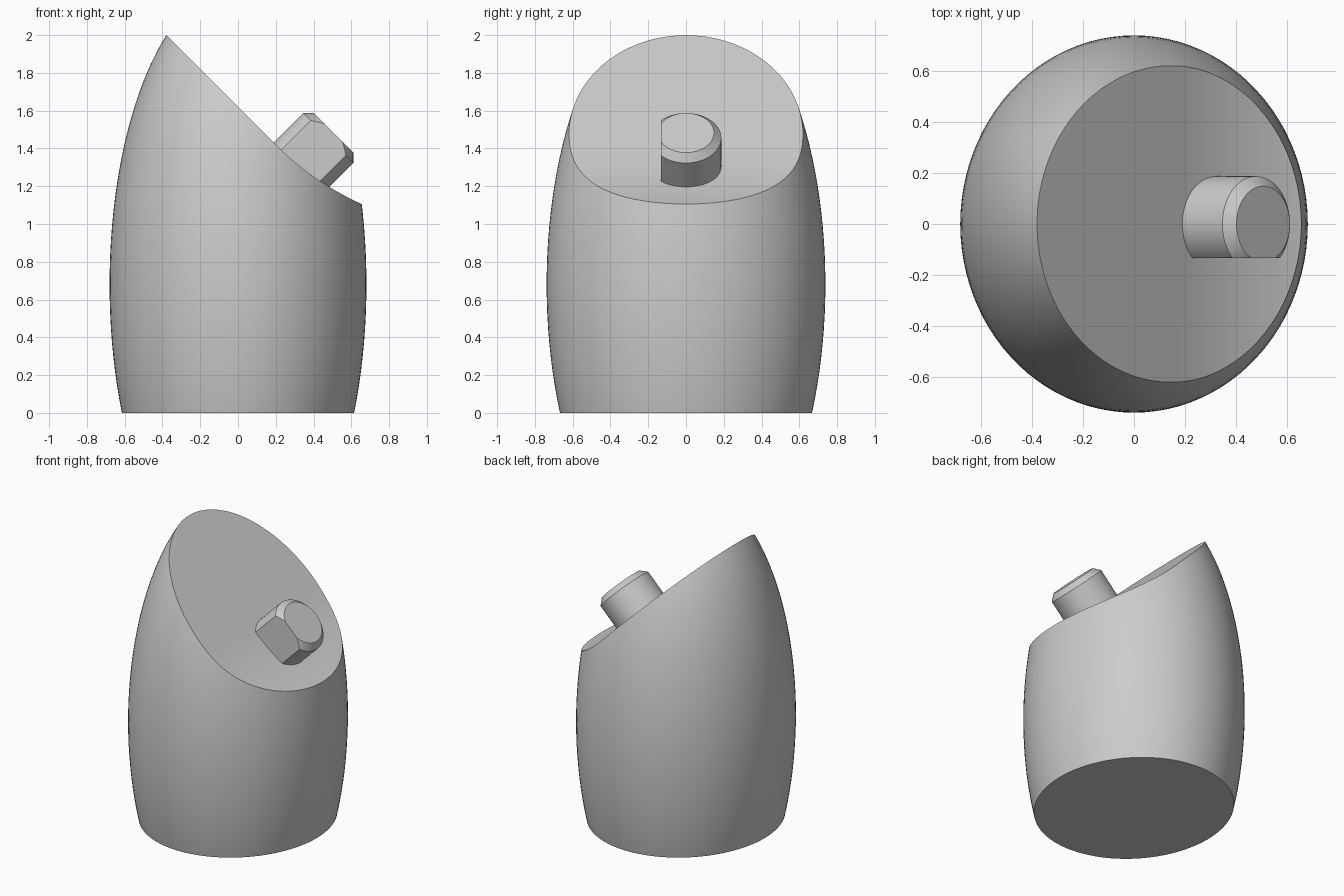
import bpy, bmesh, math
from mathutils import Vector, Matrix

cube = bpy.data.objects.get("Cube")
if cube:
    bpy.data.objects.remove(cube, do_unlink=True)

grey = bpy.data.materials.new("light grey")
grey.use_nodes = True
colour = (0.6, 0.6, 0.6, 1)
grey.diffuse_color = colour
grey.node_tree.nodes["Principled BSDF"].inputs["Base Color"].default_value = colour


def make_object(name, bm):
    bmesh.ops.recalc_face_normals(bm, faces=bm.faces[:])
    mesh = bpy.data.meshes.new(name)
    bm.to_mesh(mesh)
    bm.free()
    mesh.materials.append(grey)
    obj = bpy.data.objects.new(name, mesh)
    bpy.context.collection.objects.link(obj)
    return obj


def activate(obj):
    bpy.ops.object.select_all(action='DESELECT')
    obj.select_set(True)
    bpy.context.view_layer.objects.active = obj


def slice_off(bm, point, normal):
    """Remove everything on the normal side of a plane and cap the hole."""
    geom = bm.verts[:] + bm.edges[:] + bm.faces[:]
    cut = bmesh.ops.bisect_plane(bm, geom=geom, plane_co=point, plane_no=normal,
                                 clear_outer=True)["geom_cut"]
    edges = [e for e in cut if isinstance(e, bmesh.types.BMEdge)]
    bmesh.ops.contextual_create(bm, geom=edges)


# Body: ellipsoid barrel with a flat bottom
bm = bmesh.new()
bmesh.ops.create_uvsphere(bm, u_segments=96, v_segments=64, radius=1)
bmesh.ops.scale(bm, vec=(0.68, 0.738, 1.59), verts=bm.verts)
bmesh.ops.translate(bm, vec=(0, 0, 0.68), verts=bm.verts)
slice_off(bm, (0, 0, 0), (0, 0, -1))
body = make_object("body", bm)

# Cutter: 45 degree slope easing into a concave arc on the low side
radius = 1.54
start = Vector((0.2, 1.42))
centre = start + Vector((radius, radius)) / math.sqrt(2)
profile = [Vector((-1.0, 2.62))]
for i in range(25):
    a = math.radians(225 + 30 * i / 24)
    profile.append(centre + radius * Vector((math.cos(a), math.sin(a))))
profile += [Vector((1.5, profile[-1].y)), Vector((1.5, 3)), Vector((-1, 3))]
bm = bmesh.new()
face = bm.faces.new([bm.verts.new((p.x, -1, p.y)) for p in profile])
side = bmesh.ops.extrude_face_region(bm, geom=[face])["geom"]
bmesh.ops.translate(bm, vec=(0, 2, 0),
                    verts=[v for v in side if isinstance(v, bmesh.types.BMVert)])
cutter = make_object("slope_cutter", bm)
cutter.hide_render = True

activate(body)
mod = body.modifiers.new("slope", 'BOOLEAN')
mod.operation = 'DIFFERENCE'
mod.solver = 'EXACT'
mod.object = cutter
bpy.ops.object.modifier_apply(modifier=mod.name)
bpy.data.objects.remove(cutter, do_unlink=True)

# Peg: chamfered shaft with one flat side, standing square to the slope
bm = bmesh.new()
rings = []
for r, z in ((0.187, -0.35), (0.187, 0), (0.148, 0.039)):
    rings.append([bm.verts.new((r * math.cos(math.tau * i / 64),
                                r * math.sin(math.tau * i / 64), z)) for i in range(64)])
for low, high in zip(rings, rings[1:]):
    for i in range(64):
        j = (i + 1) % 64
        bm.faces.new((low[i], low[j], high[j], high[i]))
bm.faces.new(rings[0])
bm.faces.new(rings[-1])
slice_off(bm, (0, -0.133, 0), (0, -1, 0))
place = Matrix.Translation((0.478, 0, 1.455)) @ Matrix.Rotation(math.radians(45), 4, 'Y')
bmesh.ops.transform(bm, matrix=place, verts=bm.verts)
peg = make_object("peg", bm)

for obj in (body, peg):
    activate(obj)
    bpy.ops.object.shade_smooth_by_angle(angle=math.radians(25))
